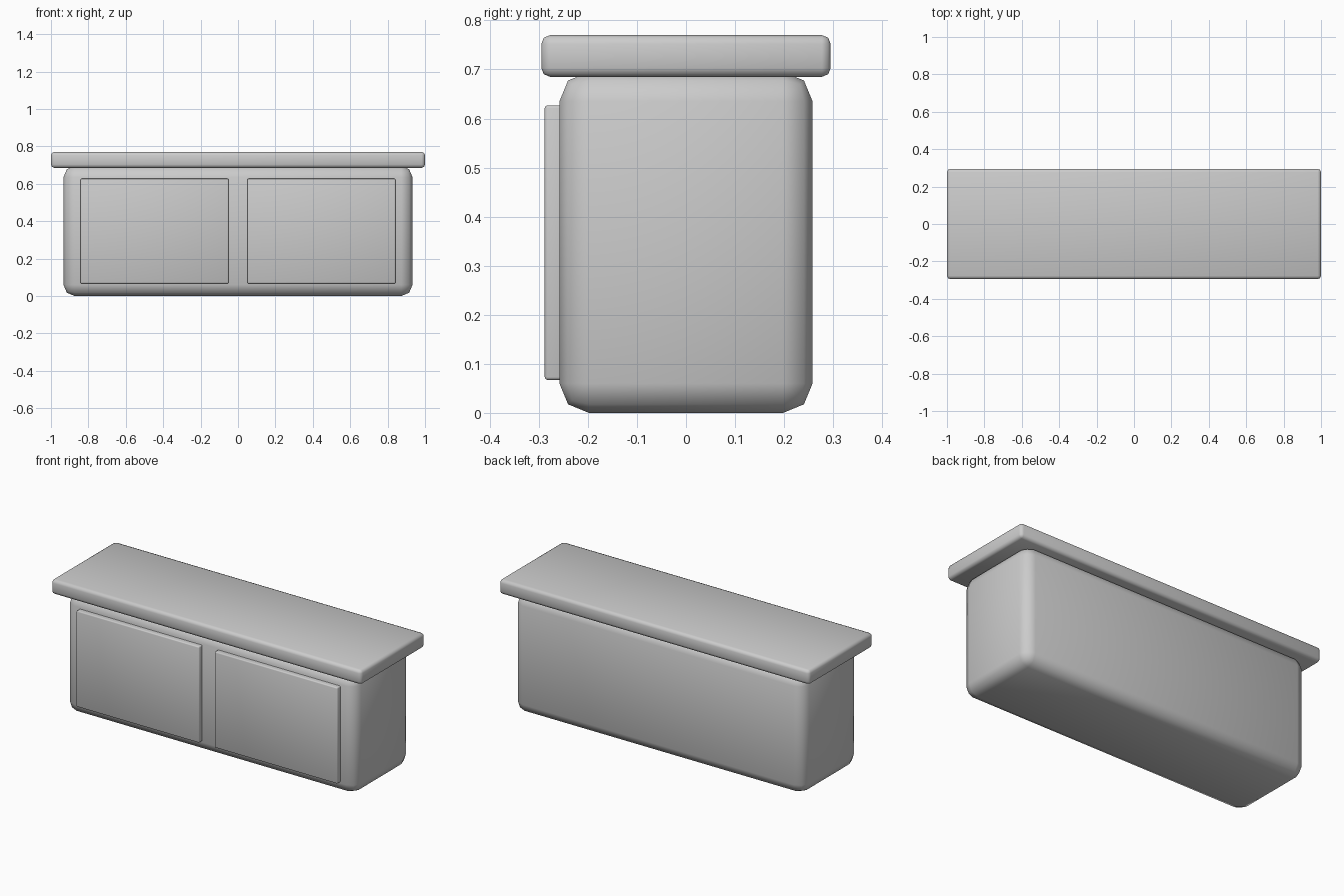
import bpy

if "Cube" in bpy.data.objects:
    bpy.data.objects.remove(bpy.data.objects["Cube"])


def rounded_box(name, lo, hi, bevel):
    """Box between two corners with a two-segment rounded edge."""
    centre = [(a + b) / 2 for a, b in zip(lo, hi)]
    bpy.ops.mesh.primitive_cube_add(size=1, location=centre)
    obj = bpy.context.object
    obj.name = name
    obj.scale = [b - a for a, b in zip(lo, hi)]
    bpy.ops.object.transform_apply(location=False, rotation=False, scale=True)
    mod = obj.modifiers.new("rounded_edges", 'BEVEL')
    mod.width = bevel
    mod.segments = 2
    bpy.ops.object.modifier_apply(modifier=mod.name)
    bpy.ops.object.shade_smooth_by_angle(angle=0.87)
    return obj


# Cabinet body, its top slightly sunk into the worktop
rounded_box("cabinet_body", (-0.933, -0.258, 0), (0.933, 0.258, 0.695), 0.06)

# Overhanging top slab
rounded_box("top_slab", (-1, -0.295, 0.685), (1, 0.295, 0.77), 0.018)

# Pair of front door panels
for side, name in ((-1, "left_door"), (1, "right_door")):
    x0, x1 = sorted((side * 0.05, side * 0.842))
    rounded_box(name, (x0, -0.288, 0.067), (x1, -0.238, 0.627), 0.006)
